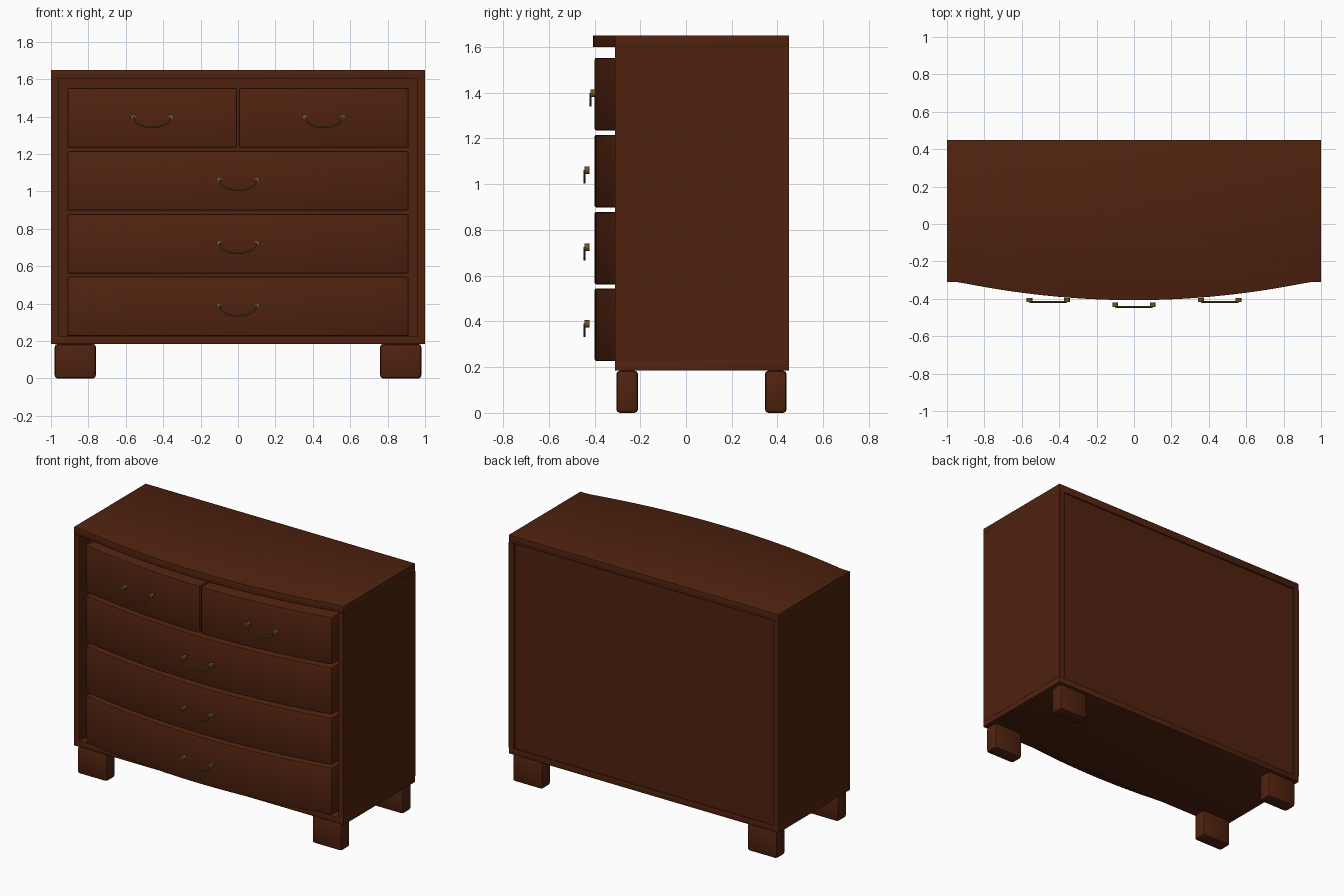
import bpy
import bmesh
import math
from mathutils import Matrix, Vector

cube = bpy.data.objects.get("Cube")
if cube:
    bpy.data.objects.remove(cube, do_unlink=True)


def make_material(name, color):
    mat = bpy.data.materials.new(name)
    mat.use_nodes = True
    mat.diffuse_color = (*color, 1)
    mat.node_tree.nodes["Principled BSDF"].inputs["Base Color"].default_value = (*color, 1)
    return mat


wood = make_material("dark_red_wood", (0.08, 0.016, 0.0045))
brass = make_material("aged_brass", (0.15, 0.085, 0.022))


def finish(name, bm, mat, bevel=0):
    """Round the sharp edges, then turn the bmesh into a shaded object."""
    bmesh.ops.recalc_face_normals(bm, faces=bm.faces)
    if bevel:
        sharp = [e for e in bm.edges if e.calc_face_angle(0) > math.radians(40)]
        bmesh.ops.bevel(bm, geom=sharp, offset=bevel, segments=2,
                        profile=0.5, affect='EDGES')
    mesh = bpy.data.meshes.new(name)
    bm.to_mesh(mesh)
    bm.free()
    mesh.materials.append(mat)
    obj = bpy.data.objects.new(name, mesh)
    bpy.context.collection.objects.link(obj)
    bpy.ops.object.select_all(action='DESELECT')
    obj.select_set(True)
    bpy.context.view_layer.objects.active = obj
    bpy.ops.object.shade_smooth_by_angle(angle=math.radians(30))
    return obj


def prism(name, outline, z0, z1, bevel=0):
    bm = bmesh.new()
    face = bm.faces.new([bm.verts.new((x, y, z0)) for x, y in outline])
    ext = bmesh.ops.extrude_face_region(bm, geom=[face])
    top = [v for v in ext["geom"] if isinstance(v, bmesh.types.BMVert)]
    bmesh.ops.translate(bm, verts=top, vec=(0, 0, z1 - z0))
    return finish(name, bm, wood, bevel)


def box(name, x0, x1, y0, y1, z0, z1, bevel=0):
    return prism(name, [(x0, y0), (x1, y0), (x1, y1), (x0, y1)], z0, z1, bevel)


FRONT, BACK, BOW = -0.31, 0.45, 0.097


def bow_y(x):
    return FRONT - BOW * max(0, 1 - (x / 0.94) ** 2)


def bowed(name, x0, x1, back, z0, z1, inset=0, bevel=0, steps=28):
    """Board whose front edge follows the bow."""
    xs = [x0 + (x1 - x0) * i / steps for i in range(steps + 1)]
    outline = [(x, bow_y(x) + inset) for x in xs] + [(x1, back), (x0, back)]
    return prism(name, outline, z0, z1, bevel)


# Carcass
bowed("top_board", -1, 1, BACK, 1.6, 1.65, bevel=0.002, steps=40)
box("bottom_board", -1, 1, FRONT, BACK, 0.185, 0.225, 0.002)
box("left_side", 0.96, 1, FRONT, BACK, 0.225, 1.6)
box("right_side", -1, -0.96, FRONT, BACK, 0.225, 1.6)
box("back_panel", -0.96, 0.96, 0.42, 0.44, 0.225, 1.6)

# Feet
for side, sx in (("left", 1), ("right", -1)):
    x0, x1 = sorted((sx * 0.76, sx * 0.98))
    box(side + "_front_foot", x0, x1, -0.305, -0.21, 0.005, 0.19, 0.016)
    box(side + "_back_foot", x0, x1, 0.345, 0.44, 0.005, 0.19, 0.016)
for obj in bpy.context.collection.objects:
    if obj.name.endswith("_foot"):
        obj.location.z = -0.005


# Handles: two round posts and a hanging bail
def handle(name, x, z, y):
    bm = bmesh.new()
    for s in (-1, 1):
        turn = Matrix.Translation((x + s * 0.1, y + 0.012, z)) @ Matrix.Rotation(math.pi / 2, 4, 'X')
        bmesh.ops.create_cone(bm, cap_ends=True, segments=14, radius1=0.016,
                              radius2=0.016, depth=0.022, matrix=turn)
    finish(name + "_posts", bm, brass)

    bm = bmesh.new()
    path = []
    steps, sides, radius = 20, 8, 0.005
    for i in range(steps + 1):
        t = math.pi * i / steps
        path.append(Vector((x - 0.097 * math.cos(t), y, z - 0.054 * math.sin(t) ** 0.9)))
    rings = []
    for i, p in enumerate(path):
        along = (path[min(i + 1, steps)] - path[max(i - 1, 0)]).normalized()
        across = along.cross(Vector((0, 1, 0)))
        ring = []
        for k in range(sides):
            a = math.tau * k / sides
            ring.append(bm.verts.new(p + radius * (across * math.cos(a)
                                                   + Vector((0, math.sin(a), 0)))))
        rings.append(ring)
    for a, b in zip(rings, rings[1:]):
        for k in range(sides):
            n = (k + 1) % sides
            bm.faces.new((a[k], a[n], b[n], b[k]))
    bm.faces.new(rings[0])
    bm.faces.new(rings[-1])
    finish(name + "_bail", bm, brass)


# Drawers
def drawer(name, x0, x1, z0, z1, handle_y):
    bowed(name, x0, x1, 0.36, z0, z1, inset=0.007, bevel=0.008)
    handle(name + "_handle", (x0 + x1) / 2, (z0 + z1) / 2 + 0.004, handle_y)


for name, z0 in (("bottom_drawer", 0.227), ("lower_drawer", 0.562), ("middle_drawer", 0.899)):
    drawer(name, -0.912, 0.912, z0, z0 + 0.317, -0.444)
drawer("top_left_drawer", 0.006, 0.912, 1.235, 1.552, -0.418)
drawer("top_right_drawer", -0.912, -0.006, 1.235, 1.552, -0.418)
